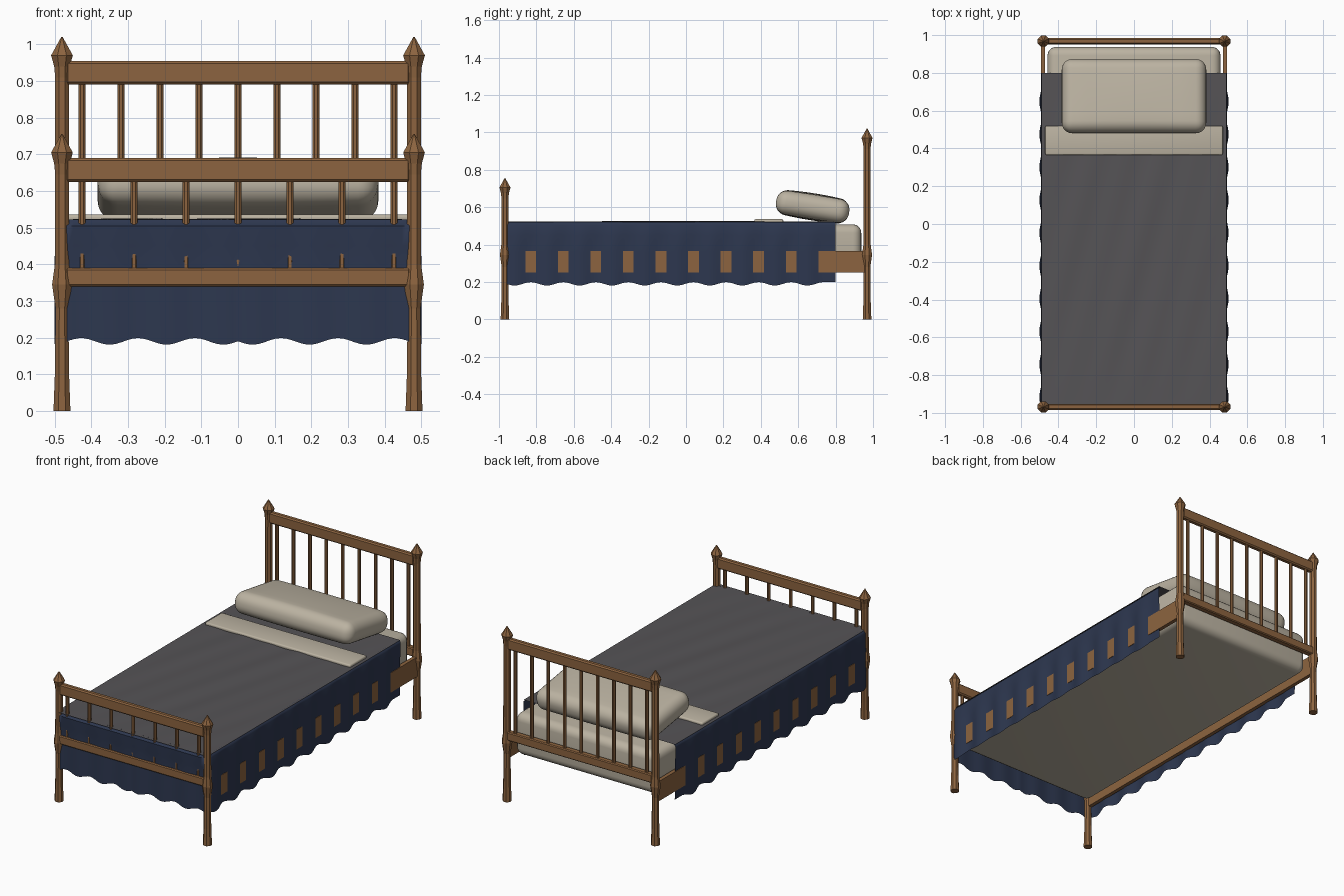
import bpy, bmesh, math
from mathutils import Vector

if "Cube" in bpy.data.objects:
    bpy.data.objects.remove(bpy.data.objects["Cube"])


def material(name, rgb):
    m = bpy.data.materials.new(name)
    m.diffuse_color = (*rgb, 1)
    m.use_nodes = True
    m.node_tree.nodes["Principled BSDF"].inputs["Base Color"].default_value = m.diffuse_color
    return m


WOOD = material("warm wood", (0.265, 0.127, 0.05))
CREAM = material("cream linen", (0.50, 0.45, 0.36))
GREY = material("grey cover", (0.092, 0.088, 0.094))
NAVY = material("navy skirt", (0.026, 0.038, 0.078))


def finish(name, bm, mat, angle=None):
    bmesh.ops.recalc_face_normals(bm, faces=bm.faces[:])
    me = bpy.data.meshes.new(name)
    bm.to_mesh(me)
    bm.free()
    me.materials.append(mat)
    ob = bpy.data.objects.new(name, me)
    bpy.context.collection.objects.link(ob)
    if angle:
        bpy.ops.object.select_all(action='DESELECT')
        ob.select_set(True)
        bpy.context.view_layer.objects.active = ob
        bpy.ops.object.shade_smooth_by_angle(angle=math.radians(angle))
    return ob


def box(name, lo, hi, mat, bevel=0.0, segs=1, angle=None):
    bm = bmesh.new()
    bmesh.ops.create_cube(bm, size=1)
    for v in bm.verts:
        v.co = Vector([(a + b) / 2 + c * (b - a) for a, b, c in zip(lo, hi, v.co)])
    if bevel:
        bmesh.ops.bevel(bm, geom=bm.edges[:], offset=bevel, segments=segs,
                        profile=0.5, affect='EDGES')
    return finish(name, bm, mat, angle)


def turned(name, profile, x, y, sides=8):
    """Low-poly turned wood: (radius, z) pairs around a vertical axis."""
    bm = bmesh.new()
    rings = []
    for r, z in profile:
        rings.append([bm.verts.new((x + r * math.cos((i + .5) * math.tau / sides),
                                    y + r * math.sin((i + .5) * math.tau / sides), z))
                      for i in range(sides)])
    for a, b in zip(rings, rings[1:]):
        for i in range(sides):
            j = (i + 1) % sides
            bm.faces.new((a[i], a[j], b[j], b[i]))
    bm.faces.new(rings[0])
    bm.faces.new(rings[-1])
    return finish(name, bm, WOOD)


# Head and foot frames: posts, two rails, spindles
def end_frame(label, y, top, low, low_top, count):
    for side, s in (("left", -1), ("right", 1)):
        turned(f"{label}_post_{side}",
               [(.025, 0), (.021, .1), (.019, .28), (.029, .345), (.021, .40),
                (.020, top - .11), (.023, top - .08), (.032, top - .05), (.002, top)],
               .48 * s, y)
    box(f"{label}_top_rail", (-.47, y - .016, top - .13), (.47, y + .016, top - .065),
        WOOD, .007)
    box(f"{label}_lower_rail", (-.47, y - .018, low), (.47, y + .018, low_top), WOOD, .005)
    for i in range(count):
        x = -.425 + .85 * i / (count - 1)
        turned(f"{label}_spindle_{i + 1}", [(.010, low + .01), (.010, top - .12)], x, y)


end_frame("headboard", .968, 1.02, .36, .41, 9)
end_frame("footboard", -.968, .755, .34, .39, 7)

# Side rails
for side, s in (("left", -1), ("right", 1)):
    xs = sorted((.470 * s, .492 * s))
    box(f"side_rail_{side}", (xs[0], -.955, .25), (xs[1], .955, .365), WOOD)

# Mattress
box("mattress", (-.458, -.945, .262), (.458, .937, .508), CREAM, .045, 5, 50)

# Blanket skirt: wavy sheet along both sides and the foot
XS, YF, R = .492, -.976, .03


def side_wave(y):
    return math.cos(math.tau * (min(y, .736) + .83) / .174 + math.pi)


path = []  # x, y, outward normal, wave, is_front
N = 120
for i in range(N + 1):
    y = .8 + (YF + R - .8) * i / N
    path.append((XS, y, 1, 0, side_wave(y), 0))
for i in range(1, 6):
    a = -math.pi / 2 * i / 6
    path.append((XS - R + R * math.cos(a), YF + R + R * math.sin(a),
                 math.cos(a), math.sin(a), .2, i / 6))
for i in range(33):
    x = (XS - R) * (1 - i / 32)
    path.append((x, YF, 0, -1, math.cos(math.tau * (x - .04) / .155), 1))
path += [(-x, y, -nx, ny, w, f) for x, y, nx, ny, w, f in reversed(path[:-1])]

# z, side offset, side wave size, front offset
rows = [(.522, -.014, 0, -.012), (.516, -.003, 0, -.009), (.505, .001, .001, -.008 + .016),
        (.45, .002, .003, .005), (.41, .003, .006, .001), (.36, .003, .006, .002),
        (.30, .003, .006, .003), (.245, .003, .006, .004), (.19, .002, .007, .005)]
bm = bmesh.new()
grid = []
for k, (z, off, amp, foff) in enumerate(rows):
    ring = []
    for x, y, nx, ny, w, f in path:
        d = (off + amp * w) * (1 - f) + (foff + .4 * amp * w) * f
        drop = -.009 * w if k == len(rows) - 1 else 0
        ring.append(bm.verts.new((x + nx * d, y + ny * d, z + drop)))
    grid.append(ring)
for a, b in zip(grid, grid[1:]):
    for i in range(len(path) - 1):
        bm.faces.new((a[i], b[i], b[i + 1], a[i + 1]))
finish("blanket_skirt", bm, NAVY, 60)

# Blanket top with shallow diagonal creases
bm = bmesh.new()
bmesh.ops.create_grid(bm, x_segments=50, y_segments=60, size=1)
for v in bm.verts:
    u, t = v.co.x, v.co.y
    x, y = u * .490, -.092 + t * .892
    fade = (1 - u ** 4) * (1 - t ** 4)
    crease = math.sin(34 * x - 9 * y) + .6 * math.sin(19 * x - 7 * y + 1)
    v.co = (x, y, .522 + .0022 * fade * crease)
finish("blanket_top", bm, GREY, 60)

# Turned-down sheet edge and pillow
box("folded_sheet", (-.47, .365, .515), (.47, .52, .536), CREAM, .008, 3, 50)

bm = bmesh.new()
bmesh.ops.create_cube(bm, size=1)
for v in bm.verts:
    v.co = (v.co.x * .765, v.co.y * .395, v.co.z * .125)
bmesh.ops.bevel(bm, geom=bm.edges[:], offset=.055, segments=6, profile=.5, affect='EDGES')
bmesh.ops.subdivide_edges(bm, edges=[e for e in bm.edges if e.calc_length() > .1],
                          cuts=7, use_grid_fill=True)
for v in bm.verts:  # plump the middle
    u, t = v.co.x / .383, v.co.y / .198
    v.co.z *= 1 + .16 * max(0, 1 - u * u) * max(0, 1 - t * t)
pillow = finish("pillow", bm, CREAM, 60)
pillow.location = (0, .677, .602)
pillow.rotation_euler = (math.radians(-9), 0, 0)
